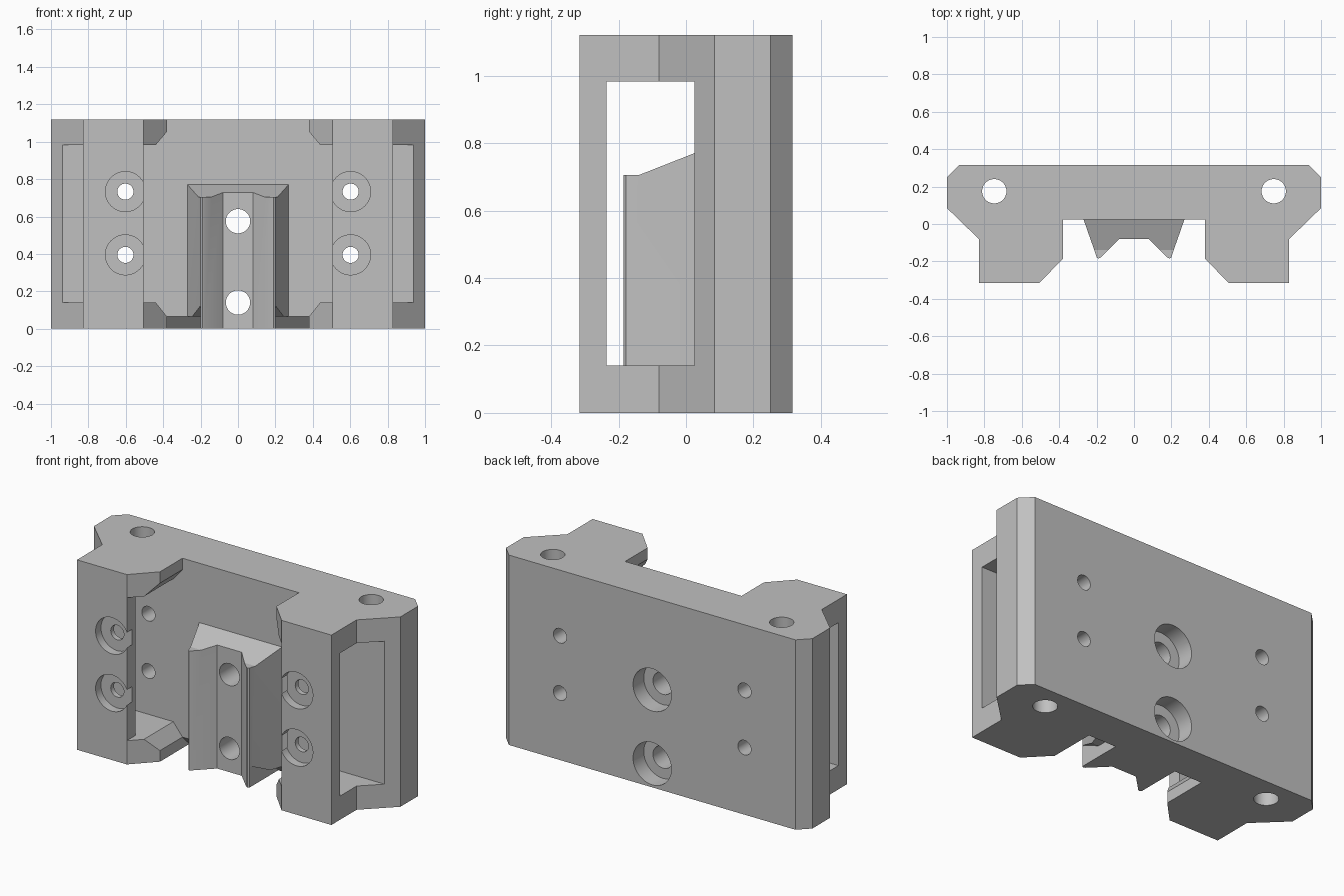
import bpy, bmesh, math
from mathutils import Vector

if "Cube" in bpy.data.objects:
    bpy.data.objects.remove(bpy.data.objects["Cube"])

H = 1.12  # overall height

grey = bpy.data.materials.new("light_grey")
grey.diffuse_color = (0.53, 0.53, 0.53, 1)
grey.use_nodes = True
grey.node_tree.nodes["Principled BSDF"].inputs["Base Color"].default_value = grey.diffuse_color


def prism(name, pts, lo, hi, axis):
    """Extrude a 2D outline along an axis: pts are the other two coordinates in xyz order."""
    def place(p, h):
        c = list(p)
        c.insert("xyz".index(axis), h)
        return Vector(c)
    bm = bmesh.new()
    face = bm.faces.new([bm.verts.new(place(p, lo)) for p in pts])
    ext = bmesh.ops.extrude_face_region(bm, geom=[face])
    move = place((0, 0), hi - lo)
    bmesh.ops.translate(bm, vec=move, verts=[v for v in ext["geom"] if isinstance(v, bmesh.types.BMVert)])
    bmesh.ops.recalc_face_normals(bm, faces=bm.faces)
    me = bpy.data.meshes.new(name)
    bm.to_mesh(me)
    bm.free()
    me.materials.append(grey)
    ob = bpy.data.objects.new(name, me)
    bpy.context.collection.objects.link(ob)
    return ob


def box(name, x, y, z):
    return prism(name, [(x[0], y[0]), (x[1], y[0]), (x[1], y[1]), (x[0], y[1])], z[0], z[1], "z")


def drill(name, u, v, r, lo, hi, axis):
    n = 48
    ring = [(u + r * math.cos(2 * math.pi * i / n), v + r * math.sin(2 * math.pi * i / n)) for i in range(n)]
    return prism(name, ring, lo, hi, axis)


def combine(ob, tool, op="DIFFERENCE"):
    mod = ob.modifiers.new("bool", "BOOLEAN")
    mod.operation, mod.solver, mod.object = op, "EXACT", tool
    bpy.context.view_layer.objects.active = ob
    bpy.ops.object.modifier_apply(modifier=mod.name)
    bpy.data.objects.remove(tool)


def mirrored(pts):
    return pts + [(-x, y) for x, y in reversed(pts)]


# Carriage body: back plate with two arms
body = prism("carriage_body", mirrored([
    (0.935, 0.315), (1, 0.25), (1, 0.085), (0.83, -0.08), (0.83, -0.315),
    (0.505, -0.315), (0.38, -0.185), (0.38, 0.025)]), 0, H, "z")

# Side windows through the arms, and the open middle
combine(body, box("window", (-1.2, 1.2), (-0.235, 0.025), (0.14, 0.983)))
combine(body, box("middle", (-0.505, 0.505), (-0.5, 0.025), (0.14, 0.983)))

# Bevels on the arm corners beside the opening
for s in (-1, 1):
    for z0, z1 in ((0.065, 0.15), (1.053, 0.973)):
        combine(body, prism("bevel", [(s * 0.375, z0 + (0.065 - 0.071 if z0 < 0.5 else 0.006)),
                                      (s * 0.448, z1), (s * 0.375, z1)], -0.5, 0.025, "y"))

# Centre rail with two ridges and a sloped top
rail = prism("centre_rail", mirrored([
    (0.27, 0.07), (0.27, 0.025), (0.205, -0.16), (0.2, -0.178), (0.19, -0.185),
    (0.178, -0.178), (0.08, -0.08)]), 0, 0.9, "z")
combine(rail, prism("rail_top", [(0.1, 0.80), (0.025, 0.77), (-0.14, 0.705), (-0.4, 0.705),
                                 (-0.4, 1), (0.1, 1)], -0.5, 0.5, "x"))
combine(body, rail, "UNION")

# Sloped relief under both flanks of the rail
for a, b in ((0.2, 0.38), (-0.38, -0.2)):
    combine(body, prism("relief", [(-0.184, -0.1), (-0.184, 0.12), (-0.165, 0.12), (-0.047, 0.065),
                                   (0.025, 0.065), (0.09, 0), (0.09, -0.1)], a, b, "x"))

# Bolt holes through the rail, recessed at the back
for z in (0.14, 0.575):
    combine(body, drill("rail_hole", 0, z, 0.065, -0.5, 0.5, "y"))
    combine(body, drill("rail_recess", 0, z, 0.125, 0.215, 0.5, "y"))

for s in (-1, 1):
    # Screw holes through arms and plate, recessed at the front
    for z in (0.395, 0.733):
        combine(body, drill("screw_hole", s * 0.602, z, 0.043, -0.5, 0.5, "y"))
        combine(body, drill("screw_recess", s * 0.602, z, 0.107, -0.5, -0.265, "y"))
    # Vertical rod holes
    combine(body, drill("rod_hole", s * 0.747, 0.175, 0.065, -0.2, H + 0.2, "z"))

bpy.ops.object.select_all(action="DESELECT")
body.select_set(True)
bpy.context.view_layer.objects.active = body
bpy.ops.object.shade_smooth_by_angle(angle=math.radians(20))
